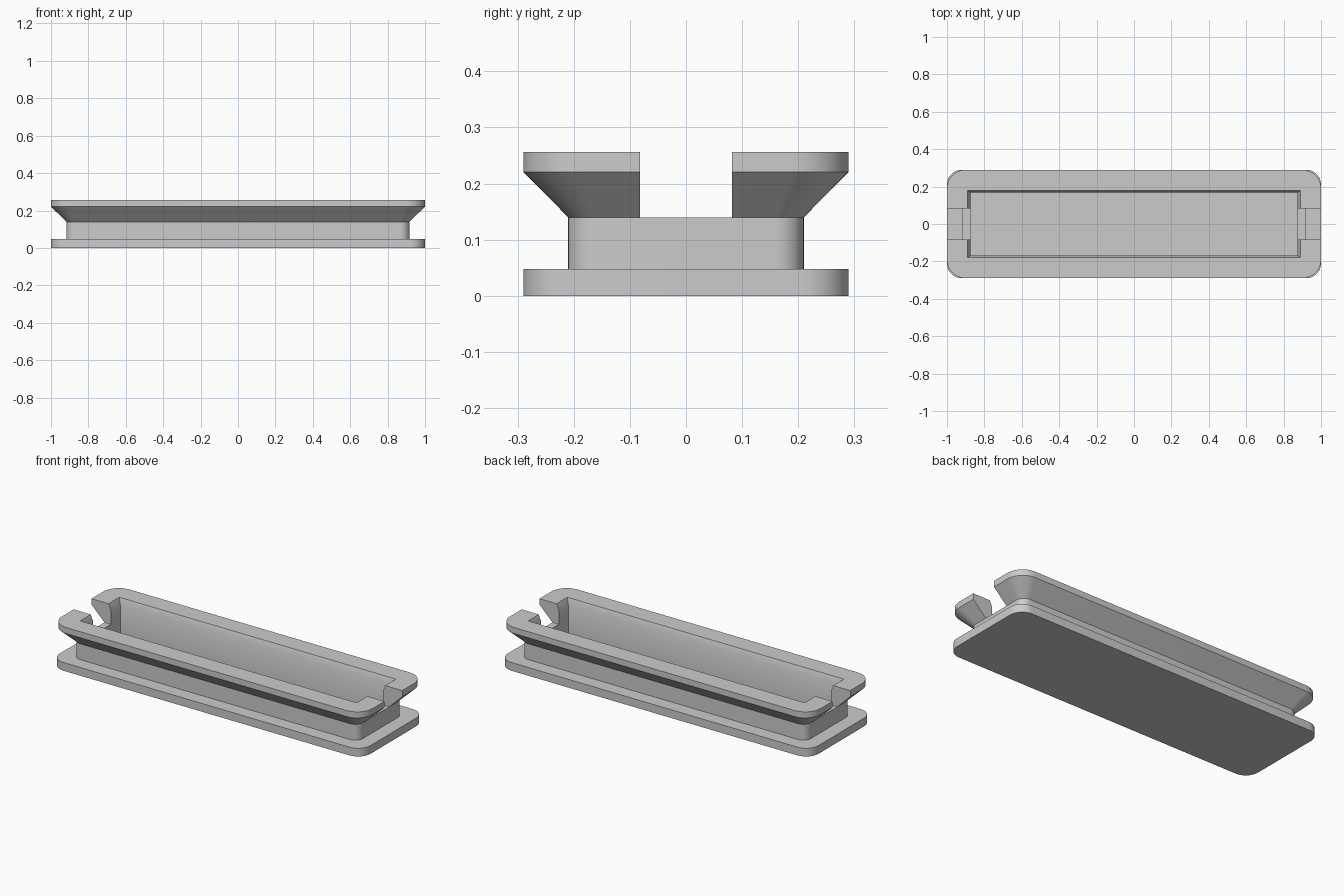
import bpy, bmesh, math

if "Cube" in bpy.data.objects:
    bpy.data.objects.remove(bpy.data.objects["Cube"])

grey = bpy.data.materials.new("light_grey")
grey.diffuse_color = (0.6, 0.6, 0.6, 1)
grey.use_nodes = True
grey.node_tree.nodes["Principled BSDF"].inputs["Base Color"].default_value = grey.diffuse_color


def outline(hx, hy, r, z, steps=12):
    """Rounded rectangle ring; a plain rectangle when r is 0."""
    pts = []
    for i, (sx, sy) in enumerate(((1, 1), (-1, 1), (-1, -1), (1, -1))):
        for k in range(steps + 1 if r else 1):
            a = math.pi / 2 * (i + k / steps)
            pts.append((sx * (hx - r) + r * math.cos(a),
                        sy * (hy - r) + r * math.sin(a), z))
    return pts


def loft(name, sections):
    """Closed solid through a stack of (half x, half y, radius, z)."""
    bm = bmesh.new()
    rings = [[bm.verts.new(p) for p in outline(*s)] for s in sections]
    n = len(rings[0])
    for lo, hi in zip(rings, rings[1:]):
        for i in range(n):
            j = (i + 1) % n
            bm.faces.new((lo[i], lo[j], hi[j], hi[i]))
    bm.faces.new(rings[0][::-1])
    bm.faces.new(rings[-1])
    bmesh.ops.recalc_face_normals(bm, faces=bm.faces)
    mesh = bpy.data.meshes.new(name)
    bm.to_mesh(mesh)
    bm.free()
    mesh.materials.append(grey)
    obj = bpy.data.objects.new(name, mesh)
    bpy.context.collection.objects.link(obj)
    return obj


# Body: base flange, waist, flare and top lip
tray = loft("flanged_tray", [
    (1.0, 0.29, 0.08, 0.0), (1.0, 0.29, 0.08, 0.048),
    (0.917, 0.21, 0.05, 0.048), (0.917, 0.21, 0.05, 0.14),
    (1.0, 0.29, 0.10, 0.221), (1.0, 0.29, 0.10, 0.256)])

# Cavity with a chamfered mouth, and the slot through both end walls
cavity = loft("cavity_cutter", [
    (0.875, 0.168, 0, 0.048), (0.875, 0.168, 0, 0.221),
    (0.89, 0.18, 0, 0.256), (0.89, 0.18, 0, 0.35)])
slot = loft("slot_cutter", [(1.2, 0.082, 0, 0.14), (1.2, 0.082, 0, 0.4)])

bpy.context.view_layer.objects.active = tray
tray.select_set(True)
for cutter in (cavity, slot):
    cutter.hide_render = True
    mod = tray.modifiers.new(cutter.name, 'BOOLEAN')
    mod.operation = 'DIFFERENCE'
    mod.solver = 'EXACT'
    mod.object = cutter
    bpy.ops.object.modifier_apply(modifier=mod.name)
    bpy.data.objects.remove(cutter)

bpy.ops.object.shade_smooth_by_angle(angle=math.radians(30))
